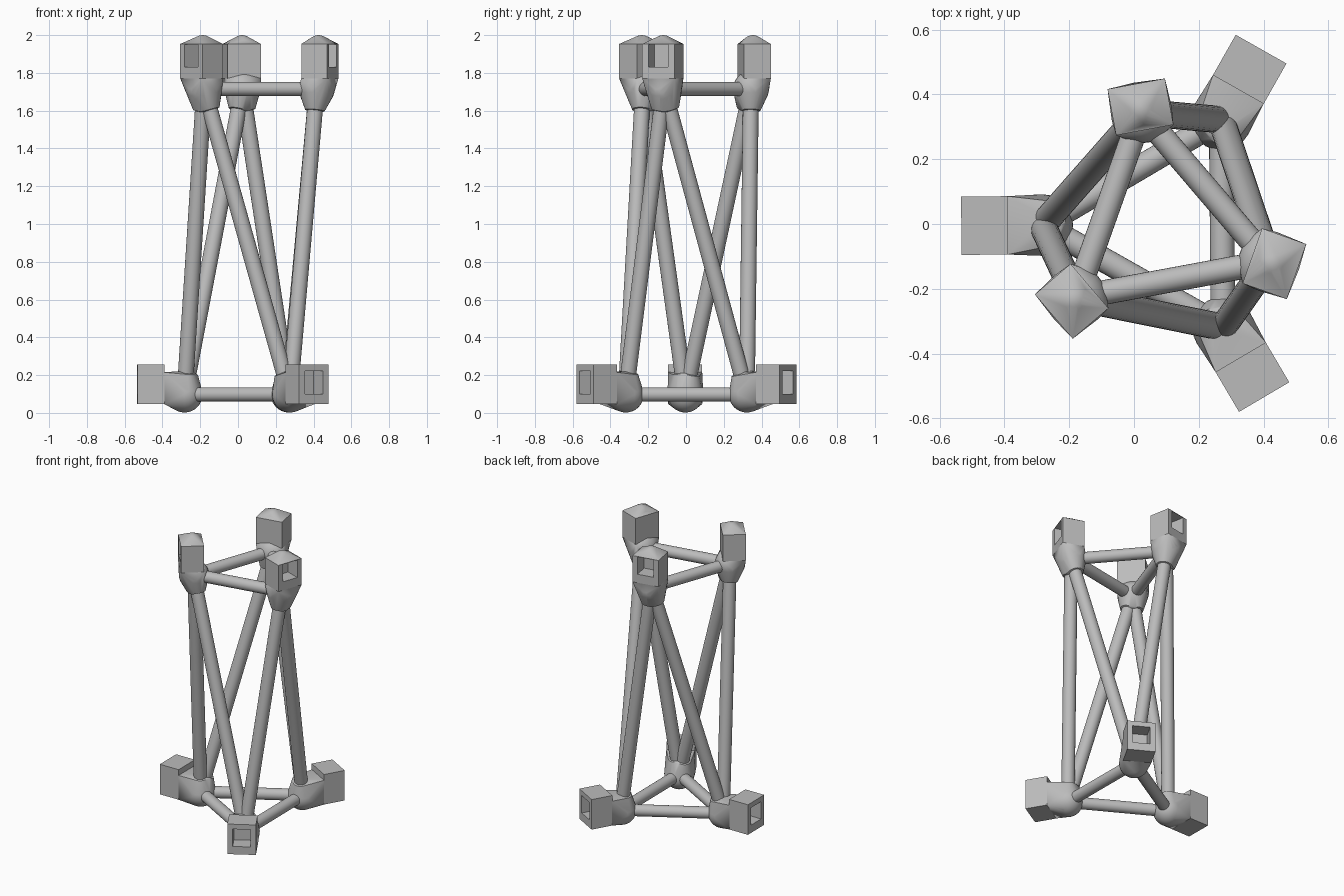
import bpy, bmesh, math
from mathutils import Matrix, Vector

cube = bpy.data.objects.get("Cube")
if cube:
    bpy.data.objects.remove(cube)

grey = bpy.data.materials.new("light_grey")
grey.use_nodes = True
grey.diffuse_color = (0.5, 0.5, 0.5, 1)
grey.node_tree.nodes["Principled BSDF"].inputs["Base Color"].default_value = (0.5, 0.5, 0.5, 1)

AXIS = Vector((0.087, 0, 0))
LOW_ANGLES = [60.5, 180.5, 300.5]
TWIST = 40
LOW_R, LOW_Z = 0.37, 0.097
HIGH_R, HIGH_Z = 0.35, 1.715
BALL, TUBE, LEG = 0.095, 0.038, 0.042
HALF = 0.09


def frame(angle):
    """Local x points outward from the tower axis."""
    return Matrix.Translation(AXIS) @ Matrix.Rotation(math.radians(angle), 4, 'Z')


def finish(bm, name, smooth=True):
    bmesh.ops.recalc_face_normals(bm, faces=bm.faces)
    mesh = bpy.data.meshes.new(name)
    bm.to_mesh(mesh)
    bm.free()
    mesh.materials.append(grey)
    ob = bpy.data.objects.new(name, mesh)
    bpy.context.collection.objects.link(ob)
    if smooth:
        bpy.ops.object.select_all(action='DESELECT')
        ob.select_set(True)
        bpy.context.view_layer.objects.active = ob
        bpy.ops.object.shade_smooth_by_angle(angle=math.radians(30))
    return ob


def aim(start, end, along):
    """Matrix at a distance along a line, with z down the line."""
    d = (end - start).normalized()
    return Matrix.Translation(start + d * along) @ d.to_track_quat('Z', 'Y').to_matrix().to_4x4()


def tube(name, a, b, radius):
    bm = bmesh.new()
    length = (b - a).length
    bmesh.ops.create_cone(bm, cap_ends=True, segments=24, radius1=radius, radius2=radius,
                          depth=length, matrix=aim(a, b, length / 2))
    finish(bm, name)


def socket(name, m, r0, r1, z0, z1, hole_z):
    """Block with a square pocket in its outward face."""
    bm = bmesh.new()
    size = Matrix.Diagonal((r1 - r0, 2 * HALF, z1 - z0, 1))
    bmesh.ops.create_cube(bm, size=1,
                          matrix=Matrix.Translation(((r0 + r1) / 2, 0, (z0 + z1) / 2)) @ size)
    face = max(bm.faces, key=lambda f: f.calc_center_median().x)
    bmesh.ops.inset_individual(bm, faces=[face], thickness=0.03)
    mid = face.calc_center_median()
    for v in face.verts:
        v.co.y = math.copysign(0.056, v.co.y)
        v.co.z = hole_z + math.copysign(0.06, v.co.z - mid.z)
    ext = bmesh.ops.extrude_discrete_faces(bm, faces=[face])
    for v in ext["faces"][0].verts:
        v.co.x -= 0.1
    bm.transform(m)
    finish(bm, name, False)


def hull(name, corners, fill):
    """Convex skin around block corners and whatever fill adds."""
    bm = bmesh.new()
    for c in corners:
        bm.verts.new(c)
    fill(bm)
    bmesh.ops.delete(bm, geom=bm.edges[:], context='EDGES_FACES')
    res = bmesh.ops.convex_hull(bm, input=bm.verts)
    junk = {g for g in res["geom_interior"] + res["geom_unused"] if isinstance(g, bmesh.types.BMVert)}
    bmesh.ops.delete(bm, geom=list(junk), context='VERTS')
    finish(bm, name)


def joint(name, centre, corners, leg_ends):
    """Skin from the socket over a ball to collars around the two legs."""
    def fill(bm):
        bmesh.ops.create_uvsphere(bm, u_segments=24, v_segments=16, radius=BALL,
                                  matrix=Matrix.Translation(centre))
        for end in leg_ends:
            bmesh.ops.create_circle(bm, segments=24, radius=0.052, matrix=aim(centre, end, 0.115))
    hull(name, corners, fill)


low = [frame(a) @ Vector((LOW_R, 0, LOW_Z)) for a in LOW_ANGLES]
high = [frame(a + TWIST) @ Vector((HIGH_R, 0, HIGH_Z)) for a in LOW_ANGLES]

for i, angle in enumerate(LOW_ANGLES):
    nxt, prev = (i + 1) % 3, (i - 1) % 3

    # Struts: horizontal rings, steep legs and diagonals
    tube(f"lower_ring_tube_{i}", low[i], low[nxt], TUBE)
    tube(f"upper_ring_tube_{i}", high[i], high[nxt], TUBE)
    tube(f"leg_{i}", low[i], high[i], LEG)
    tube(f"diagonal_{i}", low[i], high[prev], LEG)

    # Foot socket and joint
    m = frame(angle)
    socket(f"foot_socket_{i}", m, 0.477, 0.62, 0.047, 0.255, 0.161)
    corners = [m @ Vector((0.478, y, z)) for y in (-HALF, HALF) for z in (0.047, 0.215)]
    joint(f"foot_joint_{i}", low[i], corners, [high[i], high[prev]])

    # Head socket, joint and roof
    m = frame(angle + TWIST)
    socket(f"head_socket_{i}", m, 0.295, 0.44, 1.77, 1.953, 1.89)
    square = [(r, y) for r in (0.295, 0.44) for y in (-HALF, HALF)]
    joint(f"head_joint_{i}", high[i], [m @ Vector((r, y, 1.771)) for r, y in square],
          [low[i], low[nxt]])

    def tip(bm):
        bmesh.ops.create_uvsphere(bm, u_segments=24, v_segments=16, radius=0.06,
                                  matrix=m @ Matrix.Translation((0.36, 0, 1.94)))
        bmesh.ops.delete(bm, geom=[v for v in bm.verts if v.co.z < 1.952], context='VERTS')
    hull(f"head_roof_{i}", [m @ Vector((r, y, 1.953)) for r, y in square], tip)
